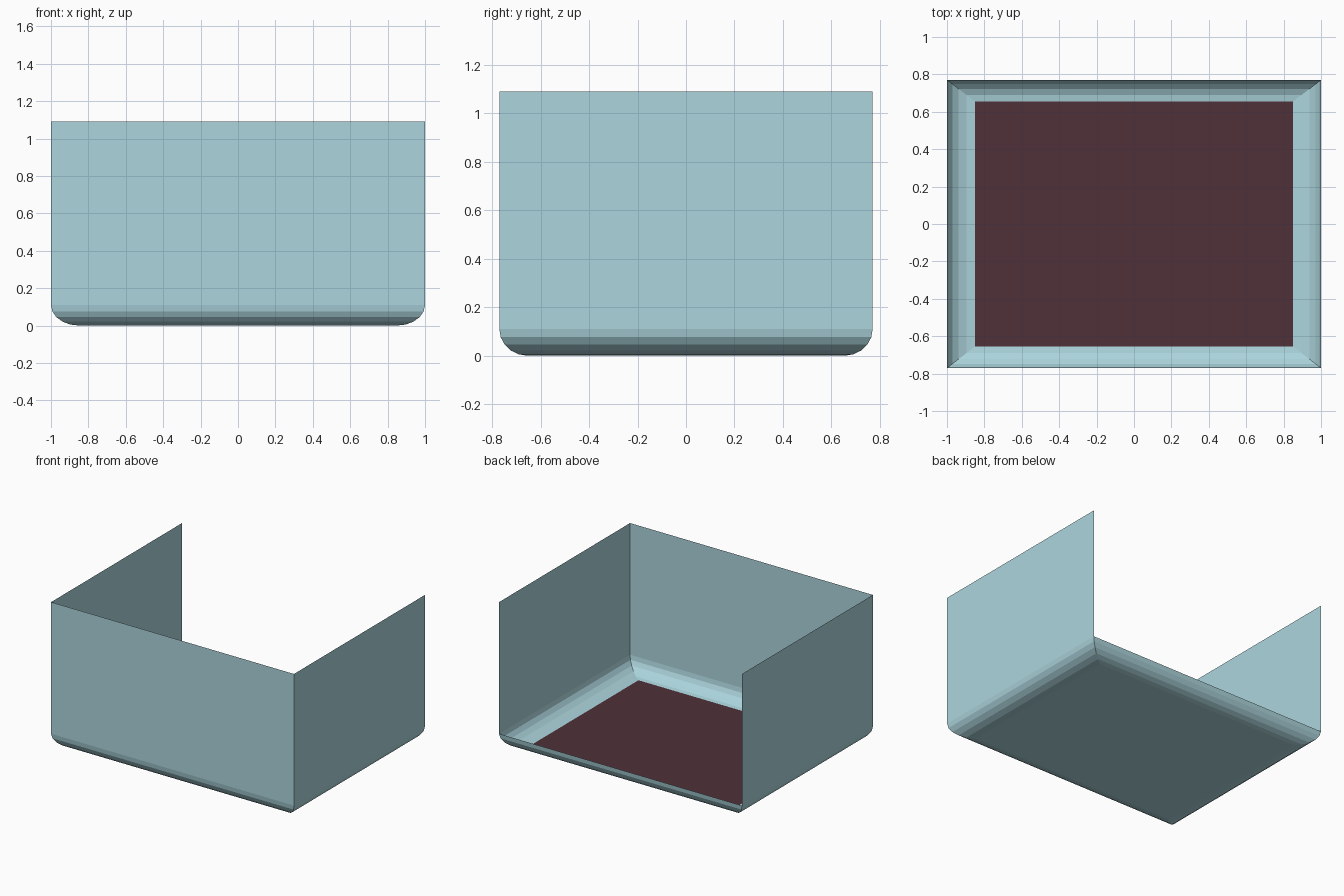
import bpy, bmesh, math

if "Cube" in bpy.data.objects:
    bpy.data.objects.remove(bpy.data.objects["Cube"])

HX, HY, TOP = 1.0, 0.77, 1.09      # half width, half depth, wall height
RX, RY, RZ = 0.15, 0.115, 0.11     # size of the rounded lower edge
STEPS = 5


def material(name, rgb):
    def lin(c):
        c /= 255
        return c / 12.92 if c <= 0.04045 else ((c + 0.055) / 1.055) ** 2.4
    m = bpy.data.materials.new(name)
    m.diffuse_color = (*[lin(c) for c in rgb], 1)
    m.use_nodes = True
    m.node_tree.nodes["Principled BSDF"].inputs["Base Color"].default_value = m.diffuse_color
    return m


def finish(name, bm, mat):
    me = bpy.data.meshes.new(name)
    bm.to_mesh(me)
    bm.free()
    me.materials.append(mat)
    ob = bpy.data.objects.new(name, me)
    bpy.context.collection.objects.link(ob)
    return ob


def ring(bm, x, y, z):
    return [bm.verts.new(p) for p in ((-x, -y, z), (x, -y, z), (x, y, z), (-x, y, z))]


teal = material("pale teal", (172, 213, 221))
maroon = material("dark maroon", (80, 49, 57))

# Tray: flat floor with a rounded, mitred rim on all four sides
bm = bmesh.new()
rings = []
for i in range(STEPS + 1):
    a = math.pi / 2 * i / STEPS
    rings.append(ring(bm, HX - RX * (1 - math.sin(a)), HY - RY * (1 - math.sin(a)),
                      RZ * (1 - math.cos(a))))
bm.faces.new(rings[0][::-1])
for lo, hi in zip(rings, rings[1:]):
    for k in range(4):
        n = (k + 1) % 4
        bm.faces.new((lo[k], lo[n], hi[n], hi[k]))

# Walls: front and both sides, the back stays open
rim = ring(bm, HX, HY, TOP)
for k in (0, 1, 3):
    n = (k + 1) % 4
    bm.faces.new((rings[-1][k], rings[-1][n], rim[n], rim[k]))
finish("open_tray", bm, teal)

# Floor panel: thin dark sheet lying inside the tray
bm = bmesh.new()
bm.faces.new(ring(bm, HX - RX, HY - RY, 0.004))
finish("floor_panel", bm, maroon)
